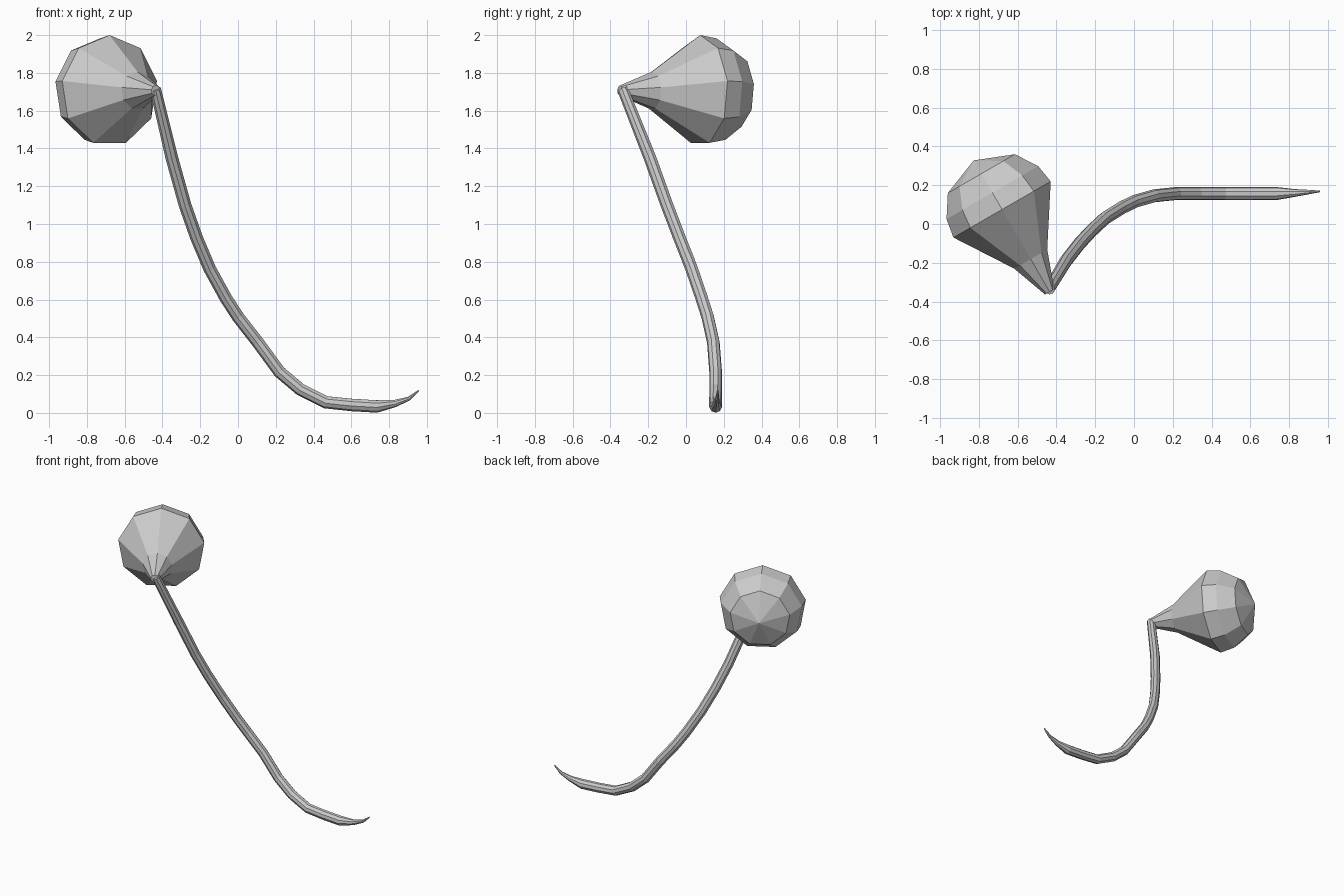
import bpy, bmesh, math
from mathutils import Vector

if "Cube" in bpy.data.objects:
    bpy.data.objects.remove(bpy.data.objects["Cube"])

SIDES = 9


def loft(name, stations, up):
    """Skin flat-faced nine-sided rings along (x, y, z, radius); radius 0 makes a pole."""
    pts = [Vector(s[:3]) for s in stations]
    bm = bmesh.new()
    rings = []
    for i, p in enumerate(pts):
        radius = stations[i][3]
        tan = Vector((0, 0, 0))
        if i > 0:
            tan += (p - pts[i - 1]).normalized()
        if i < len(pts) - 1:
            tan += (pts[i + 1] - p).normalized()
        tan.normalize()
        up = (up - tan * up.dot(tan)).normalized()
        side = tan.cross(up)
        if radius == 0:
            rings.append([bm.verts.new(p)])
            continue
        angles = [2 * math.pi * k / SIDES for k in range(SIDES)]
        rings.append([bm.verts.new(p + radius * (math.cos(a) * up + math.sin(a) * side))
                      for a in angles])
    for a, b in zip(rings, rings[1:]):
        for k in range(SIDES):
            n = (k + 1) % SIDES
            if len(b) == 1:
                bm.faces.new((a[k], a[n], b[0]))
            else:
                bm.faces.new((a[k], a[n], b[n], b[k]))
    for ring in (rings[0], rings[-1]):
        if len(ring) > 1:
            bm.faces.new(ring)
    bmesh.ops.recalc_face_normals(bm, faces=bm.faces)
    mesh = bpy.data.meshes.new(name)
    bm.to_mesh(mesh)
    bm.free()
    obj = bpy.data.objects.new(name, mesh)
    bpy.context.collection.objects.link(obj)
    return obj


# Curved stem, from the pointed foot up to the joint
R = 0.034
stem = [
    (0.957, 0.168, 0.118, 0.004), (0.905, 0.165, 0.076, 0.011),
    (0.83, 0.16, 0.05, 0.020), (0.735, 0.157, 0.035, R),
    (0.60, 0.156, 0.043, R), (0.465, 0.156, 0.057, R),
    (0.33, 0.157, 0.125, R), (0.22, 0.157, 0.218, R),
    (0.105, 0.145, 0.375, R), (0.0, 0.115, 0.51, R),
    (-0.065, 0.083, 0.61, R), (-0.15, 0.03, 0.765, R),
    (-0.22, -0.035, 0.93, R), (-0.28, -0.10, 1.10, R),
    (-0.35, -0.19, 1.35, R), (-0.437, -0.335, 1.715, 0.03),
]
loft("stem", stem, Vector((0, 0, -1)))

# Teardrop bulb, its axis level and turned 30 degrees from +y
centre = Vector((-0.68, 0.075, 1.706))
axis = Vector((-0.5, 0.866, 0))
profile = [(-0.49, 0.028), (-0.295, 0.100), (0.0, 0.294),
           (0.10, 0.277), (0.213, 0.203), (0.292, 0)]
loft("bulb", [(*(centre + axis * d), r) for d, r in profile], Vector((0, 0, 1)))
